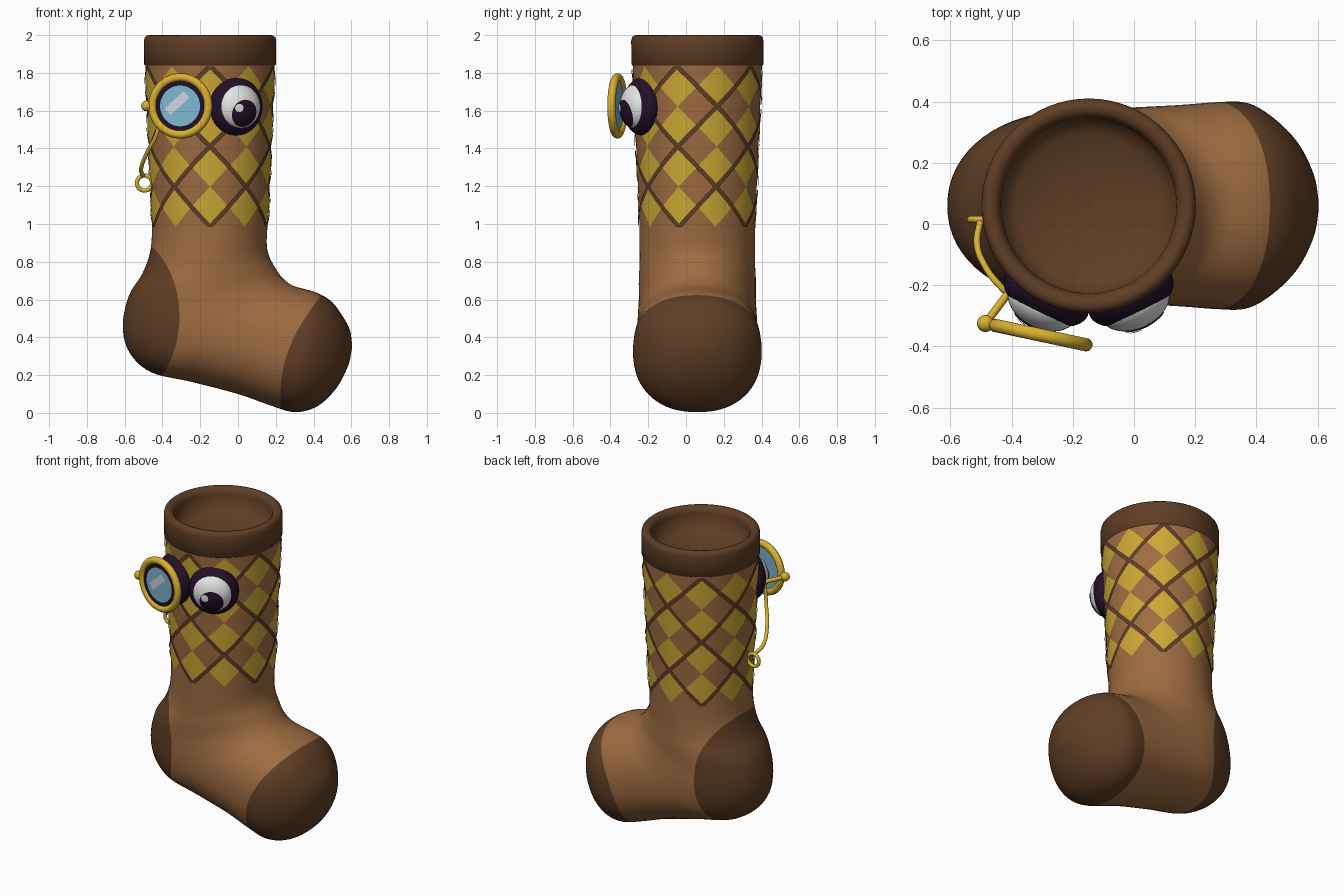
import bpy, bmesh, math
from mathutils import Matrix, Vector

if "Cube" in bpy.data.objects:
    bpy.data.objects.remove(bpy.data.objects["Cube"])


def material(name, col):
    m = bpy.data.materials.new(name)
    m.diffuse_color = (*col, 1)
    m.use_nodes = True
    m.node_tree.nodes["Principled BSDF"].inputs["Base Color"].default_value = m.diffuse_color
    return m


BROWN = material("light_brown", (0.34, 0.15, 0.053))
DARK = material("dark_brown", (0.115, 0.048, 0.018))
YELLOW = material("mustard", (0.60, 0.39, 0.035))
GOLD = material("gold", (0.70, 0.44, 0.03))
PURPLE = material("dark_purple", (0.017, 0.005, 0.022))
WHITE = material("white", (0.78, 0.78, 0.78))
BLUE = material("lens_blue", (0.21, 0.47, 0.62))
SHINE = material("pale_shine", (0.62, 0.68, 0.72))

CX, CY = -0.148, 0.06          # leg axis


def finish(name, bm, *mats, matrix=None, smooth=True, fix=True):
    if fix:
        bmesh.ops.recalc_face_normals(bm, faces=bm.faces)
    me = bpy.data.meshes.new(name)
    for f in bm.faces:
        f.smooth = smooth
    bm.to_mesh(me)
    bm.free()
    for m in mats:
        me.materials.append(m)
    ob = bpy.data.objects.new(name, me)
    bpy.context.collection.objects.link(ob)
    if matrix:
        ob.matrix_world = matrix
    return ob


def grid(bm, fn, nu, nv, wrap=False):
    """Quads over fn(s, t), s and t running 0..1."""
    cols = nu if wrap else nu + 1
    vs = [[bm.verts.new(fn(i / nu, j / nv)) for i in range(cols)] for j in range(nv + 1)]
    for j in range(nv):
        for i in range(nu):
            k = (i + 1) % cols
            bm.faces.new((vs[j][i], vs[j][k], vs[j + 1][k], vs[j + 1][i]))
    return vs


def leg_radius(z):
    return 0.306 + (z - 1.0) * 0.043


# --- sock body: loft of cross-sections (front x, z, back x, z, half width, squareness)
sections = [(CX + leg_radius(z), z, CX - leg_radius(z), z, leg_radius(z), 1)
            for z in (1.86, 1.6, 1.3, 1.05)]
sections += [
    (0.152, 0.90, -0.462, 0.87, 0.306, 1),
    (0.165, 0.83, -0.505, 0.74, 0.306, 1),
    (0.19, 0.78, -0.578, 0.62, 0.31, 0.97),
    (0.215, 0.74, -0.61, 0.46, 0.31, 0.95),
    (0.24, 0.71, -0.575, 0.32, 0.315, 0.93),
    (0.27, 0.685, -0.46, 0.215, 0.318, 0.9),
    (0.30, 0.67, -0.25, 0.165, 0.322, 0.88),
    (0.335, 0.66, 0.00, 0.10, 0.33, 0.88),
    (0.375, 0.65, 0.17, 0.04, 0.338, 0.88),
    (0.435, 0.628, 0.30, 0.004, 0.335, 0.88),
    (0.50, 0.585, 0.42, 0.035, 0.28, 0.88),
    (0.555, 0.51, 0.52, 0.13, 0.20, 0.92),
    (0.592, 0.44, 0.583, 0.25, 0.10, 1),
    (0.603, 0.37, 0.603, 0.34, 0.015, 1),
]


def spline(t):
    """Catmull-Rom through the sections."""
    n = len(sections) - 1
    i = min(int(t * n), n - 1)
    u = t * n - i
    p = [sections[min(max(k, 0), n)] for k in (i - 1, i, i + 1, i + 2)]
    return [0.5 * (2 * b + (c - a) * u + (2 * a - 5 * b + 4 * c - d) * u * u
                   + (3 * b - a - 3 * c + d) * u ** 3) for a, b, c, d in zip(*p)]


def sock_point(s, t):
    ax, az, bx, bz, w, e = spline(t)
    c, d = math.cos(s * math.tau), math.sin(s * math.tau)
    c = math.copysign(abs(c) ** e, c)
    d = math.copysign(abs(d) ** e, d)
    return ((ax + bx) / 2 + c * (ax - bx) / 2, CY + w * d, (az + bz) / 2 + c * (az - bz) / 2)


def heel_patch(p):
    return 1.07 - ((p.x + 0.62) / 0.3) ** 2 - ((p.z - 0.51) / 0.42) ** 2


def toe_patch(p):
    return p.x - 0.225 - 0.8 * (p.z - 0.1) ** 2


def cut(bm, fn):
    """Slice the faces along fn = 0 for a crisp colour border."""
    new = []
    for e in list(bm.edges):
        a, b = e.verts
        fa, fb = fn(a.co), fn(b.co)
        if fa * fb < 0:
            new.append(bmesh.utils.edge_split(e, a, fa / (fa - fb))[1])
    bmesh.ops.connect_verts(bm, verts=new)


bm = bmesh.new()
rows = grid(bm, sock_point, 64, 85, wrap=True)
bm.faces.new(rows[-1])
for fn in (heel_patch, toe_patch):
    cut(bm, fn)
for f in bm.faces:
    c = f.calc_center_median()
    f.material_index = int(heel_patch(c) > 0 or toe_patch(c) > 0)
finish("sock_body", bm, BROWN, DARK)

# --- cuff with rounded rim and hollow inside
profile = [(0.342, 1.838), (0.349, 1.845), (0.35, 1.97), (0.346, 1.988), (0.335, 1.998),
           (0.322, 2.0), (0.305, 1.996), (0.292, 1.982), (0.287, 1.96), (0.281, 1.88),
           (0.24, 1.855), (0.16, 1.832), (0.08, 1.82), (0.002, 1.816)]


def cuff_point(s, t):
    r, z = profile[round(t * (len(profile) - 1))]
    return (CX + r * math.cos(s * math.tau), CY + r * math.sin(s * math.tau), z)


bm = bmesh.new()
grid(bm, cuff_point, 64, len(profile) - 1, wrap=True)
finish("cuff", bm, DARK)

# --- diamond pattern wrapped on the leg: u counts 36 degree columns, v counts rows
ROW, Z0 = 0.2125, 0.985


def on_leg(u, v, lift):
    z = Z0 + v * ROW
    th = math.radians(-90 + 36 * u)
    r = leg_radius(z) + lift
    return (CX + r * math.cos(th), CY + r * math.sin(th), z)


bm = bmesh.new()
for i in range(10):
    for j in range(4):
        grid(bm, lambda s, t: on_leg(i + (s - t) / 2, j + (s + t) / 2, 0.004), 5, 5)
finish("diamonds", bm, YELLOW, fix=False)

bm = bmesh.new()
for k in range(5):
    for d in (-1, 1):
        grid(bm, lambda s, t: on_leg(2 * k + d * 4 * t + (s - 0.5) * 0.16, 4 * t, 0.008), 1, 40)
finish("crossing_stripes", bm, DARK, fix=False)


# --- eyes
def ball(name, mat, scale, matrix, off=(0, 0, 0)):
    bm = bmesh.new()
    bmesh.ops.create_uvsphere(bm, u_segments=32, v_segments=20, radius=1)
    bmesh.ops.transform(bm, matrix=Matrix.Translation(off) @ Matrix.Diagonal((*scale, 1)),
                        verts=bm.verts)
    return finish(name, bm, mat, matrix=matrix)


def eye_spot(name, mat, x, z, r, lift, matrix):
    """Round plate following the front of the eyeball."""
    def fn(s, t):
        px = x + r * max(t, 0.01) * math.cos(s * math.tau)
        pz = z + r * max(t, 0.01) * math.sin(s * math.tau)
        q = max(0, 1 - (px * px + pz * pz) / 0.12 ** 2)
        return (px, -0.03 - lift - 0.08 * math.sqrt(q), pz)
    bm = bmesh.new()
    rows = grid(bm, fn, 32, 6, wrap=True)
    bm.faces.new(rows[0][::-1])
    finish(name, bm, mat, matrix=matrix, fix=False)


for side, label in ((1, "right"), (-1, "left")):
    m = (Matrix.Translation((CX + side * 0.138, -0.235, 1.622))
         @ Matrix.Rotation(side * math.radians(26), 4, 'Z'))
    ball(label + "_eye_socket", PURPLE, (0.15, 0.085, 0.153), m)
    ball(label + "_eyeball", WHITE, (0.12, 0.08, 0.12), m, (0, -0.03, 0))
    eye_spot(label + "_pupil", PURPLE, 0.002, -0.036, 0.072, 0.004, m)
    eye_spot(label + "_glint", WHITE, -0.036, -0.008, 0.022, 0.008, m)

# --- monocle
mono = Matrix.Translation((-0.305, -0.363, 1.625)) @ Matrix.Rotation(math.radians(-12), 4, 'Z')


def torus(name, mat, major, minor, matrix):
    def fn(s, t):
        a, b = s * math.tau, t * math.tau
        r = major + minor * math.cos(b)
        return (r * math.cos(a), minor * math.sin(b), r * math.sin(a))
    bm = bmesh.new()
    grid(bm, fn, 48, 14, wrap=True)
    bmesh.ops.remove_doubles(bm, verts=bm.verts, dist=1e-5)
    finish(name, bm, mat, matrix=matrix)


torus("monocle_ring", GOLD, 0.151, 0.022, mono)

bm = bmesh.new()
bmesh.ops.create_cone(bm, cap_ends=True, segments=48, radius1=0.138, radius2=0.138, depth=0.012,
                      matrix=Matrix.Rotation(math.pi / 2, 4, 'X'))
finish("monocle_lens", bm, BLUE, matrix=mono, smooth=False)

bm = bmesh.new()
grid(bm, lambda s, t: ((0.108 + 0.03 * t) * math.cos(s * math.tau), -0.009,
                       (0.108 + 0.03 * t) * math.sin(s * math.tau)), 48, 1, wrap=True)
for f in bm.faces:
    f.normal_update()
    if f.normal.y > 0:
        f.normal_flip()
finish("lens_border", bm, PURPLE, matrix=mono, smooth=False, fix=False)

bm = bmesh.new()
along, across = Vector((0.052, 0, 0.046)), Vector((0.015, 0, -0.017))
mid = Vector((-0.016, -0.0095, 0.015))
grid(bm, lambda s, t: mid + along * (2 * s - 1) - across * (2 * t - 1), 1, 1)
finish("lens_shine", bm, SHINE, matrix=mono, smooth=False, fix=False)


# --- gold hinge, arm, cord and end loop
def tube(name, pts, r):
    cu = bpy.data.curves.new(name, 'CURVE')
    cu.dimensions = '3D'
    cu.bevel_depth = r
    cu.bevel_resolution = 3
    cu.use_fill_caps = True
    sp = cu.splines.new('BEZIER')
    sp.bezier_points.add(len(pts) - 1)
    for b, p in zip(sp.bezier_points, pts):
        b.co = p
        b.handle_left_type = b.handle_right_type = 'AUTO'
    cu.materials.append(GOLD)
    bpy.context.collection.objects.link(bpy.data.objects.new(name, cu))


ball("monocle_hinge", GOLD, (0.028, 0.028, 0.028), Matrix.Translation((-0.485, -0.325, 1.625)))
tube("monocle_arm", [(-0.485, -0.325, 1.625), (-0.41, -0.225, 1.61)], 0.013)
tube("monocle_cord", [(-0.41, -0.225, 1.61), (-0.43, -0.21, 1.48), (-0.485, -0.14, 1.37),
                      (-0.513, -0.06, 1.29), (-0.502, 0.012, 1.255)], 0.011)
torus("cord_loop", GOLD, 0.04, 0.011, Matrix.Translation((-0.495, 0.015, 1.217)))
